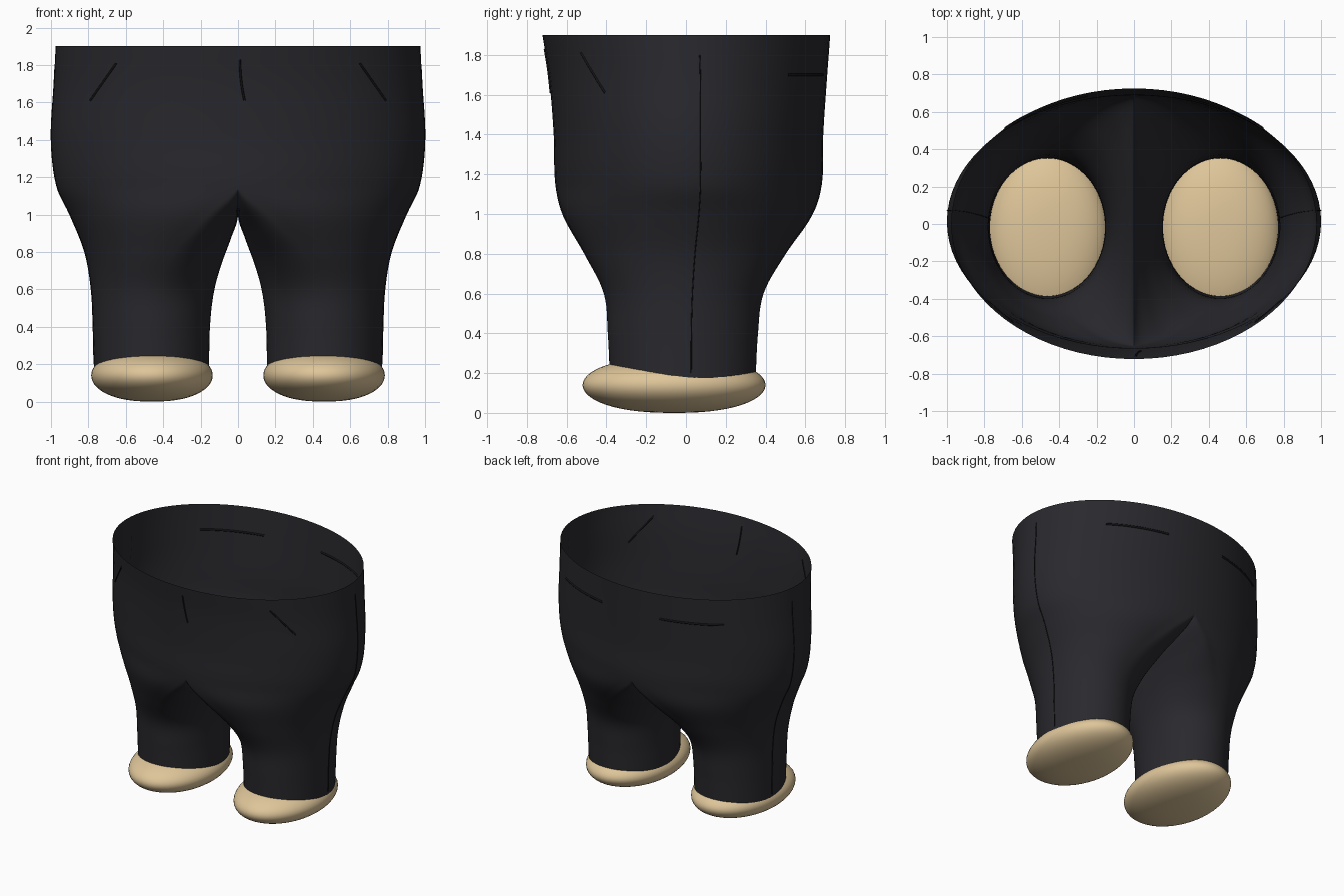
import bpy, bmesh
from math import sin, cos, pi, sqrt

if "Cube" in bpy.data.objects:
    bpy.data.objects.remove(bpy.data.objects["Cube"])

# z, outer x, inner x, leg centre x, front y, back y, inner-thigh dip
ROWS = [
    (1.90, .975, 0, 0, -.722, .725, .15),
    (1.70, .985, 0, 0, -.690, .710, .15),
    (1.40, 1.00, 0, 0, -.665, .690, .15),
    (1.15, .970, 0, 0, -.657, .683, .15),
    (1.00, .900, .035, .17, -.620, .635, .12),
    (.80, .820, .090, .36, -.510, .500, .07),
    (.60, .785, .130, .45, -.413, .390, .02),
    (.40, .775, .150, .462, -.393, .362, 0),
    (.17, .770, .155, .4625, -.382, .350, 0),
]
CROTCH = 1.15


def row_at(z):
    """Smoothly interpolated cross-section at height z."""
    i = 0
    while i < len(ROWS) - 2 and z < ROWS[i + 1][0]:
        i += 1

    def slope(k, c):
        a, b = ROWS[max(k - 1, 0)], ROWS[min(k + 1, len(ROWS) - 1)]
        return (b[c] - a[c]) / (b[0] - a[0])
    p, q = ROWS[i], ROWS[i + 1]
    h = q[0] - p[0]
    u = (z - p[0]) / h
    out = []
    for c in range(1, 7):
        if z >= CROTCH and c in (2, 3, 6):
            out.append(p[c])
            continue
        m0 = 0 if (i == 3 and c == 2) else slope(i, c)
        out.append((2*u**3 - 3*u**2 + 1)*p[c] + (u**3 - 2*u**2 + u)*h*m0
                   + (3*u**2 - 2*u**3)*q[c] + (u**3 - u**2)*h*slope(i + 1, c))
    return out


def surface(z, t):
    """Point on the right half of the trousers; t=0 is the outer side."""
    xo, xi, cx, yf, yb, dip = row_at(z)
    c, s = cos(t), sin(t)
    y = (yf + yb)/2 + (yb - yf)/2*s
    if c >= -1e-6:
        return cx + (xo - cx)*max(c, 0), y, z
    return max(cx + (cx - xi)*c, 0), y, z + dip*c


def material(name, col):
    m = bpy.data.materials.new(name)
    m.diffuse_color = (*col, 1)
    m.use_nodes = True
    m.node_tree.nodes["Principled BSDF"].inputs["Base Color"].default_value = m.diffuse_color
    return m


cloth = material("dark cloth", (.022, .022, .027))
thread = material("seam", (.008, .008, .01))
skin = material("tan", (.73, .56, .32))


def finish(name, bm, mat, angle):
    bmesh.ops.remove_doubles(bm, verts=bm.verts, dist=.0005)
    bmesh.ops.recalc_face_normals(bm, faces=bm.faces)
    me = bpy.data.meshes.new(name)
    bm.to_mesh(me)
    bm.free()
    ob = bpy.data.objects.new(name, me)
    bpy.context.collection.objects.link(ob)
    me.materials.append(mat)
    bpy.ops.object.select_all(action='DESELECT')
    ob.select_set(True)
    bpy.context.view_layer.objects.active = ob
    bpy.ops.object.shade_smooth_by_angle(angle=angle)


def loft(bm, rings, closed):
    rings = [[bm.verts.new(p) for p in r] for r in rings]
    for a, b in zip(rings, rings[1:]):
        n = len(a)
        for j in range(n if closed else n - 1):
            k = (j + 1) % n
            bm.faces.new((a[j], a[k], b[k], b[j]))


# Trousers: open hip shell splitting into two open legs
N = 80
bm = bmesh.new()
for side in (1, -1):
    def ring(z, count):
        pts = [surface(z, -pi/2 + 2*pi*j/N) for j in range(count)]
        return [(side*x, y, zz) for x, y, zz in pts]
    loft(bm, [ring(1.9 - .75*i/18, N//2 + 1) for i in range(19)], False)
    loft(bm, [ring(CROTCH - (CROTCH - .17)*i/32, N) for i in range(33)], True)
finish("trousers", bm, cloth, .9)

# Feet: flattened rounded pads
for side, label in ((1, "right"), (-1, "left")):
    bm = bmesh.new()
    bmesh.ops.create_uvsphere(bm, u_segments=48, v_segments=28, radius=1)
    for v in bm.verts:
        r = sqrt(v.co.x**2 + v.co.y**2)
        k = r**-.15 if r > 1e-4 else 1
        v.co = (side*.46 + .325*v.co.x*k, -.06 + .46*v.co.y*k, .14 + .14*v.co.z)
    finish(label + "_foot", bm, skin, 1)


# Stitch lines: thin tubes lying on the cloth
def on_cloth(x, z, front):
    xo, xi, cx, yf, yb, dip = row_at(z)
    s = sqrt(max(0, 1 - (x/xo)**2)) * (-1 if front else 1)
    return x, (yf + yb)/2 + (yb - yf)/2*s, z


def seam(name, pts, r=.006):
    cu = bpy.data.curves.new(name, 'CURVE')
    cu.dimensions = '3D'
    cu.bevel_depth = r
    cu.bevel_resolution = 1
    sp = cu.splines.new('POLY')
    sp.points.add(len(pts) - 1)
    for p, co in zip(sp.points, pts):
        p.co = (*co, 1)
    cu.materials.append(thread)
    bpy.context.collection.objects.link(bpy.data.objects.new(name, cu))


U = [i/16 for i in range(17)]
seam("fly_seam", [on_cloth(.01 + .025*u*u, 1.83 - .22*u, True) for u in U])
for side, label in ((1, "right"), (-1, "left")):
    seam(label + "_front_pocket",
         [on_cloth(side*(.65 + .14*u), 1.81 - .2*u, True) for u in U])
    seam(label + "_back_pocket",
         [on_cloth(side*(.25 + .44*u), 1.70, False) for u in U], .008)
    line = [surface(1.8 - 1.6*i/48, .06) for i in range(49)]
    seam(label + "_side_seam", [(side*x, y + .02, z) for x, y, z in line], .003)
